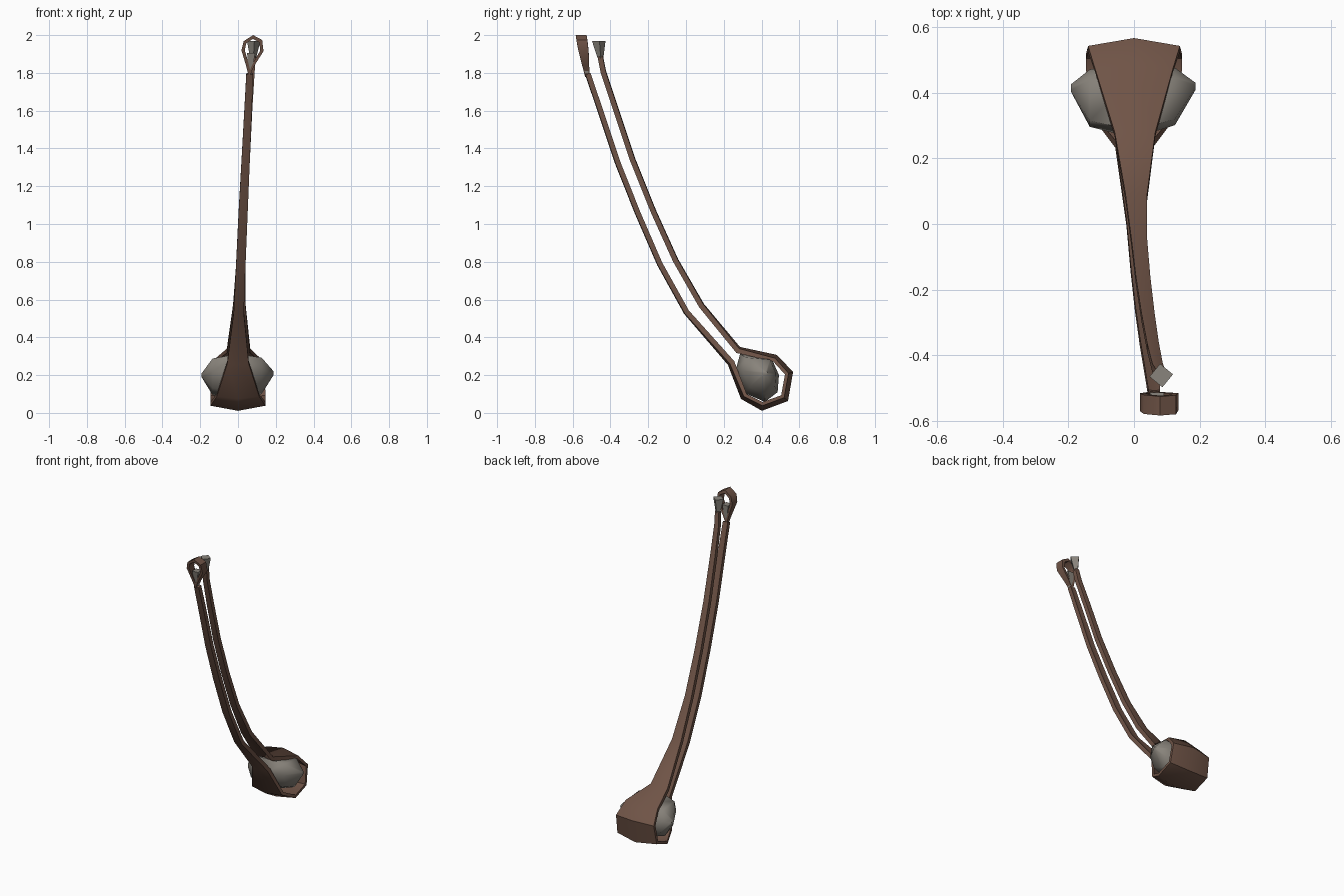
import bpy, bmesh, math
from mathutils import Vector

if "Cube" in bpy.data.objects:
    bpy.data.objects.remove(bpy.data.objects["Cube"])


def material(name, rgb):
    m = bpy.data.materials.new(name)
    m.diffuse_color = (*rgb, 1)
    m.use_nodes = True
    m.node_tree.nodes["Principled BSDF"].inputs["Base Color"].default_value = m.diffuse_color
    return m


LEATHER = material("brown leather", (0.16, 0.088, 0.062))
STONE = material("grey stone", (0.25, 0.23, 0.20))


def loft(name, rings, mat, closed=False, angle=50):
    """Skin a list of equal-length point rings; cap the ends unless closed."""
    bm = bmesh.new()
    vs = [[bm.verts.new(p) for p in r] for r in rings]
    n = len(rings[0])
    for i in range(len(vs) if closed else len(vs) - 1):
        a, b = vs[i], vs[(i + 1) % len(vs)]
        for k in range(n):
            j = (k + 1) % n
            bm.faces.new((a[k], a[j], b[j], b[k]))
    if not closed:
        bm.faces.new(vs[0])
        bm.faces.new(vs[-1])
    bmesh.ops.remove_doubles(bm, verts=bm.verts, dist=1e-5)
    bmesh.ops.recalc_face_normals(bm, faces=bm.faces)
    me = bpy.data.meshes.new(name)
    bm.to_mesh(me)
    bm.free()
    me.materials.append(mat)
    ob = bpy.data.objects.new(name, me)
    bpy.context.collection.objects.link(ob)
    bpy.ops.object.select_all(action='DESELECT')
    ob.select_set(True)
    bpy.context.view_layer.objects.active = ob
    bpy.ops.object.shade_smooth_by_angle(angle=math.radians(angle))
    return ob


# Strap and pouch: outer line (y, z), x centre, half width, bulge
path = [
    (-.534, 1.79, .062, .018, .003), (-.466, 1.59, .053, .020, .003),
    (-.376, 1.32, .040, .022, .003), (-.27, 1.053, .027, .024, .003),
    (-.153, .783, .015, .025, .003), (-.01, .524, .004, .027, .004),
    (.222, .254, 0, .057, .012), (.291, .074, 0, .112, .02),
    (.402, .011, 0, .145, .027), (.54, .063, 0, .146, .027),
    (.567, .217, 0, .14, .025), (.481, .307, 0, .118, .02),
    (.286, .349, .003, .062, .01), (.095, .577, .007, .033, .004),
    (-.042, .815, .016, .024, .003), (-.159, 1.074, .028, .022, .003),
    (-.27, 1.35, .043, .020, .003), (-.36, 1.62, .058, .018, .003),
    (-.423, 1.81, .072, .016, .003), (-.439, 1.89, .08, .014, .003),
]
rings = []
for i, (y, z, x, w, bulge) in enumerate(path):
    p = Vector((y, z))
    prev = Vector(path[max(i - 1, 0)][:2])
    nxt = Vector(path[min(i + 1, len(path) - 1)][:2])
    d1, d2 = (p - prev).normalized(), (nxt - p).normalized()
    t = (d1 + d2).normalized()
    nrm = Vector((t.y, -t.x))            # points away from the stone
    thick = .02 if w > .1 else .027
    ring = []
    for dx, depth in ((-w, bulge), (0, 0), (w, bulge),
                      (w, bulge + thick), (0, thick), (-w, bulge + thick)):
        q = p - nrm * depth
        ring.append((x + dx, q.x, q.y))
    rings.append(ring)
loft("strap_and_pouch", rings, LEATHER)

# Finger loop: teardrop band at the end of the front strap
outline = [(.058, 1.778), (.042, 1.84), (.018, 1.92), (.03, 1.968),
           (.08, 2.0), (.128, 1.974), (.135, 1.915), (.088, 1.84)]
rings = []
for x, z in outline:
    f = (z - 1.778) / .222
    xi, zi = .077 + (x - .077) * .7, 1.925 + (z - 1.925) * .74
    h = .012 + .017 * min(1, f * 1.4)
    yc = lambda zz: -.522 - .033 * (zz - 1.778) / .222
    rings.append([(x, yc(z) - h, z), (x, yc(z) + h, z),
                  (xi, yc(zi) + h, zi), (xi, yc(zi) - h, zi)])
loft("finger_loop", rings, LEATHER, closed=True)


# Knots: four-sided cones flaring upwards
def knot(name, low, high, r0, r1, turn):
    rs = []
    for c, r in ((low, r0), (high, r1)):
        rs.append([(c[0] + r * math.cos(turn + k * math.pi / 2),
                    c[1] + r * math.sin(turn + k * math.pi / 2), c[2])
                   for k in range(4)])
    loft(name, rs, STONE, angle=30)


knot("release_knot", (.08, -.453, 1.88), (.083, -.462, 1.97), .016, .036, .1)
knot("loop_knot", (.062, -.525, 1.80), (.07, -.535, 1.905), .014, .03, .78)

# Sling stone: rounded seven-sided lump, pointed at both sides
section = [(.286, .312), (.45, .297), (.492, .2), (.485, .11),
           (.418, .058), (.307, .106), (.262, .22)]
rings = []
for x, s, ty, tz in ((-.192, 0, .03, .01), (-.135, .76, .005, .005), (0, 1, 0, 0),
                     (.125, .76, .01, .01), (.187, 0, .035, .02)):
    rings.append([(x, .385 + ty + (y - .385) * s, .19 + tz + (z - .19) * s)
                  for y, z in section])
for r in (rings[0], rings[-1]):          # small end facets
    c = r[0]
    r[:] = [(c[0], c[1] + .012 * math.cos(-2 * math.pi * k / 7 + 2.2),
             c[2] + .012 * math.sin(-2 * math.pi * k / 7 + 2.2)) for k in range(7)]
loft("sling_stone", rings, STONE, angle=50)
